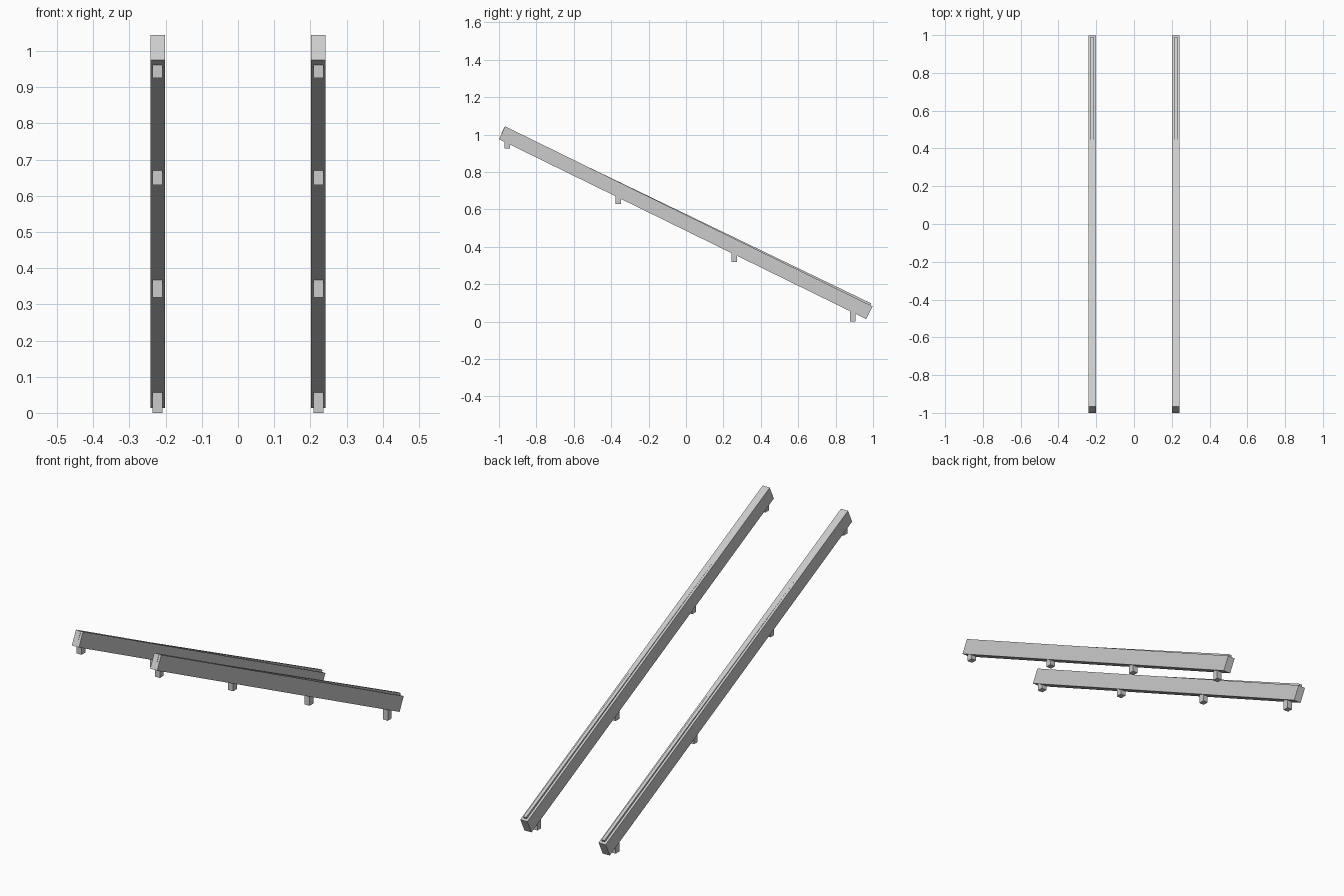
import bpy, bmesh
from mathutils import Vector

if "Cube" in bpy.data.objects:
    bpy.data.objects.remove(bpy.data.objects["Cube"])

grey = bpy.data.materials.new("light grey")
grey.diffuse_color = (0.6, 0.6, 0.6, 1)
grey.use_nodes = True
grey.node_tree.nodes["Principled BSDF"].inputs["Base Color"].default_value = grey.diffuse_color


def extrude_profile(name, points, x, width):
    """Side outline of (y, z) points, extruded along x about a centre."""
    bm = bmesh.new()
    face = bm.faces.new([bm.verts.new((x - width / 2, y, z)) for y, z in points])
    out = bmesh.ops.extrude_face_region(bm, geom=[face])
    moved = [v for v in out["geom"] if isinstance(v, bmesh.types.BMVert)]
    bmesh.ops.translate(bm, verts=moved, vec=(width, 0, 0))
    bmesh.ops.recalc_face_normals(bm, faces=bm.faces)
    mesh = bpy.data.meshes.new(name)
    bm.to_mesh(mesh)
    bm.free()
    mesh.materials.append(grey)
    obj = bpy.data.objects.new(name, mesh)
    bpy.context.collection.objects.link(obj)
    return obj


# Slope frame: distance down the slope and height square to it
high = Vector((-0.967, 1.044))
low = Vector((0.997, 0.082))
along = (low - high).normalized()
up = Vector((-along.y, along.x))
length = (low - high).length


def on_slope(s, h):
    return tuple(high + along * s + up * h)


DEPTH = 0.076
beam = [on_slope(0, 0), on_slope(length, 0),
        on_slope(length, -DEPTH), on_slope(0, -DEPTH)]
# Thin strip, tilted a little so it rises out of the beam at the low end
strip = [on_slope(-0.002, -0.003), on_slope(length - 0.013, 0.011),
         on_slope(length - 0.013, -0.029), on_slope(-0.002, -0.043)]
# Feet: centre y, bottom z
feet = [(0.892, 0.0), (0.258, 0.319), (-0.362, 0.630), (-0.955, 0.925)]

for side, x in (("left", -0.222), ("right", 0.222)):
    extrude_profile(side + "_beam", beam, x, 0.04)
    extrude_profile(side + "_strip", strip, x, 0.0166)
    for i, (y, z) in enumerate(feet):
        a, b, top = y - 0.015, y + 0.015, z + 0.065
        extrude_profile(f"{side}_foot_{i + 1}",
                        [(a, z), (b, z), (b, top), (a, top)], x, 0.028)
